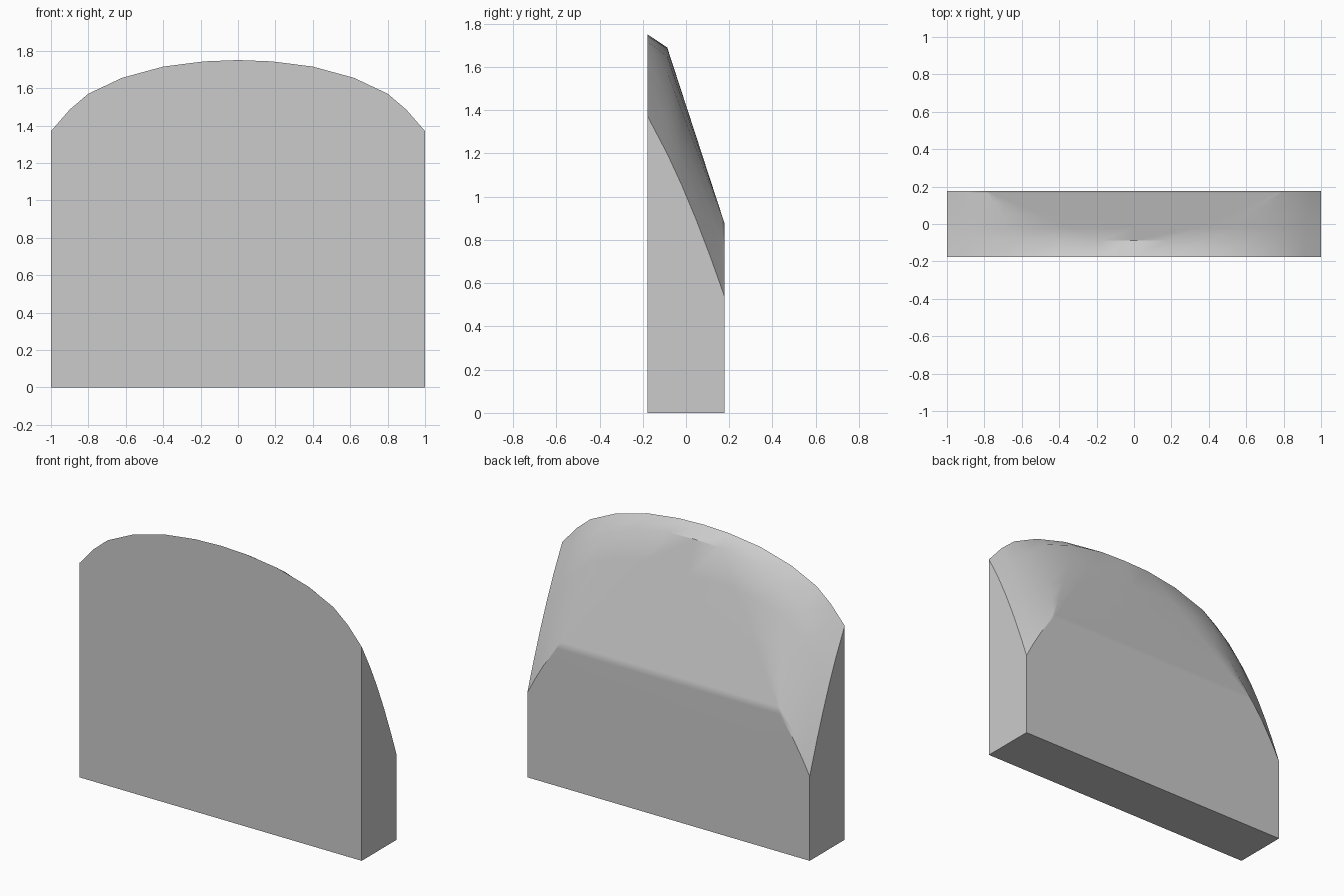
import bpy
import bmesh
from math import radians

cube = bpy.data.objects.get("Cube")
if cube:
    bpy.data.objects.remove(cube, do_unlink=True)

HALF_DEPTH = 0.177
RIDGE_Y = -0.087

# Half profiles (x, z), centre to side: front arch, ridge and lower back edge
arch = [(0, 1.75), (0.18, 1.743), (0.4, 1.715), (0.62, 1.655),
        (0.8, 1.57), (0.9, 1.485), (1, 1.37)]
ridge = [(0, 1.69), (0.18, 1.685), (0.4, 1.65), (0.62, 1.575)]
back = [(0, 0.88)] + [(0.79, 0.88)] * 3


def lerp(a, b, t):
    return a + (b - a) * t


def side_height(y):
    """Curved upper edge of the side walls."""
    t = (y + HALF_DEPTH) / (2 * HALF_DEPTH)
    return 1.37 - 0.62 * t - 0.21 * t * t


def slope_row(t):
    """Half profile across the sloping back, from ridge (0) to back wall (1)."""
    y = lerp(RIDGE_Y, HALF_DEPTH, t)
    row = [(lerp(a[0], b[0], t), lerp(a[1], b[1], t)) for a, b in zip(ridge, back)]
    corner_x, corner_z = row[-1]
    bulge = lerp(0.04, 0.02, t)
    for s in (0.45, 0.75, 1):
        z = lerp(corner_z, side_height(y), s) + bulge * 4 * s * (1 - s)
        row.append((lerp(corner_x, 1, s), z))
    return y, row


rows = [(-HALF_DEPTH, arch)] + [slope_row(t) for t in (0, 0.25, 0.5, 0.75, 0.95, 1)]

bm = bmesh.new()

# Upper surface: mirrored rows lofted from front to back
grid = []
for y, half in rows:
    full = [(-x, z) for x, z in reversed(half[1:])] + half
    grid.append([bm.verts.new((x, y, z)) for x, z in full])
for r0, r1 in zip(grid, grid[1:]):
    for i in range(len(r0) - 1):
        bm.faces.new((r0[i], r0[i + 1], r1[i + 1], r1[i]))

# Walls and base
fl, fr, br, bl = [bm.verts.new((x, y, 0)) for x, y in
                  ((-1, -HALF_DEPTH), (1, -HALF_DEPTH), (1, HALF_DEPTH), (-1, HALF_DEPTH))]
bm.faces.new([fl, fr] + grid[0][::-1])
bm.faces.new([br, bl] + grid[-1])
bm.faces.new([fr, br] + [r[-1] for r in reversed(grid)])
bm.faces.new([bl, fl] + [r[0] for r in grid])
bm.faces.new([fl, bl, br, fr])
bmesh.ops.remove_doubles(bm, verts=bm.verts, dist=0.0005)
bmesh.ops.recalc_face_normals(bm, faces=bm.faces)

mesh = bpy.data.meshes.new("arched_panel")
bm.to_mesh(mesh)
bm.free()
panel = bpy.data.objects.new("arched_panel", mesh)
bpy.context.collection.objects.link(panel)

# Plain grey finish
grey = bpy.data.materials.new("plain_grey")
grey.use_nodes = True
colour = (0.6, 0.6, 0.6, 1)
grey.diffuse_color = colour
grey.node_tree.nodes["Principled BSDF"].inputs["Base Color"].default_value = colour
mesh.materials.append(grey)

# Smooth blends on the slope, crisp outer edges
bpy.context.view_layer.objects.active = panel
panel.select_set(True)
bpy.ops.object.shade_smooth_by_angle(angle=radians(37))
weighted = panel.modifiers.new("even_shading", 'WEIGHTED_NORMAL')
weighted.keep_sharp = True
